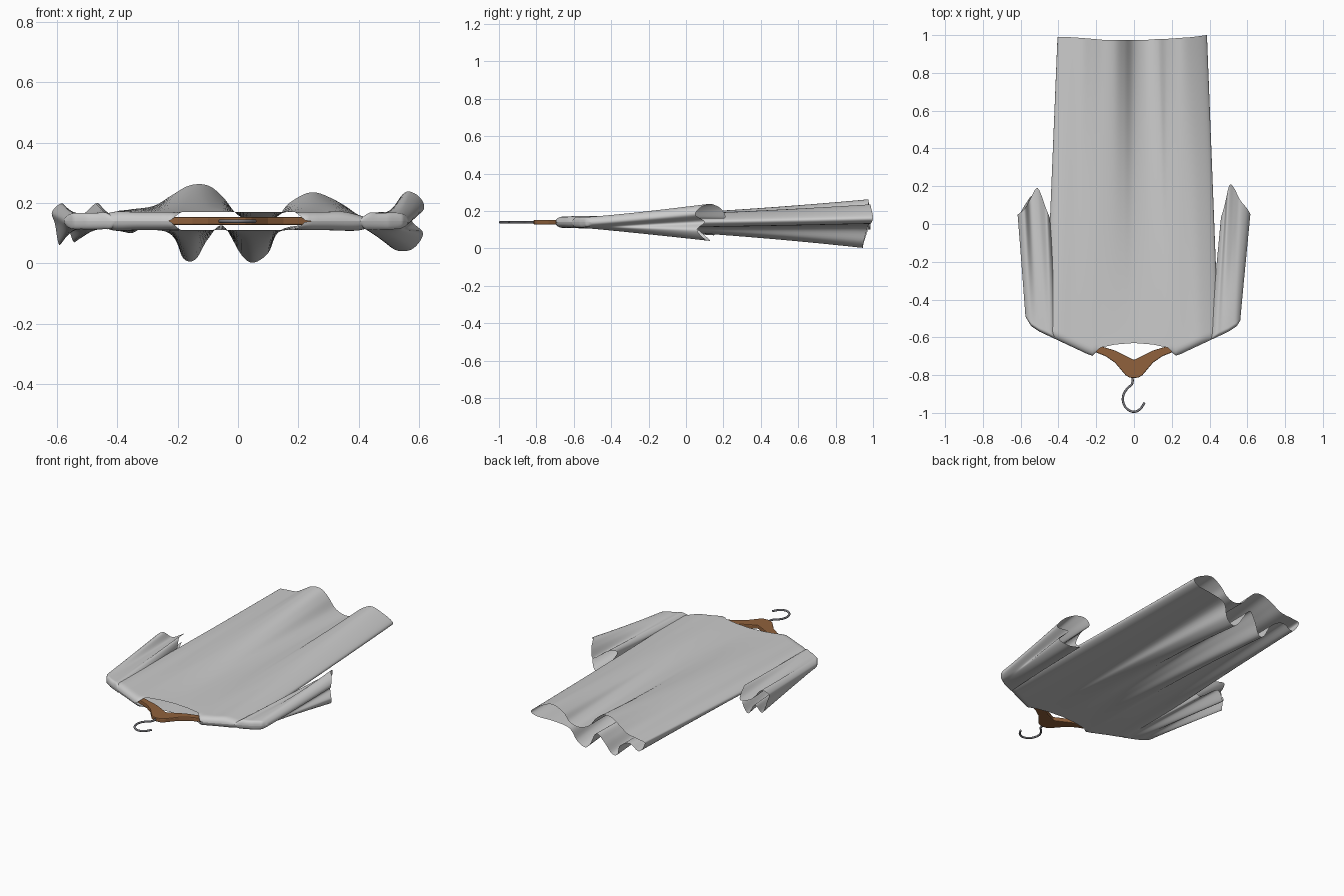
import bpy, bmesh
from math import sqrt

if "Cube" in bpy.data.objects:
    bpy.data.objects.remove(bpy.data.objects["Cube"])

MID = 0.14   # height of the garment's middle plane


def interp(table, x):
    for (a, fa), (b, fb) in zip(table, table[1:]):
        if x <= b:
            return fa + (fb - fa) * max(0, (x - a) / (b - a))
    return table[-1][1]


def shoulder_y(x):
    return interp([(0, -.63), (.1, -.638), (.18, -.655), (.22, -.698), (.25, -.687),
                   (.5, -.57), (.545, -.54), (.575, -.49)], abs(x))


def smooth_loop(pts, n=6):
    """Closed Catmull-Rom resampling."""
    out, c = [], len(pts)
    for i in range(c):
        p, q, r, s = (pts[(i + k) % c] for k in (-1, 0, 1, 2))
        for j in range(n):
            t = j / n
            out.append([.5 * (2 * b + (d - a) * t + (2 * a - 5 * b + 4 * d - e) * t * t
                              + (3 * b - a - 3 * d + e) * t ** 3)
                        for a, b, d, e in zip(p, q, r, s)])
    return out


def cloth(name, start, end, power, neck=False, rows=44):
    """Loft from the closed shoulder line (x, z) to a wavy open end (x, y, z)."""
    start, end = smooth_loop(start), smooth_loop(end)
    bm = bmesh.new()
    grid = []
    for i in range(rows + 1):
        v = (i / rows) ** 1.8
        closed = sqrt(1 - (1 - min(v / .025, 1)) ** 2)
        row = []
        for (sx, sz), (ex, ey, ez) in zip(start, end):
            r = closed
            if neck:
                r += (1 - r) * interp([(.19, 1), (.225, 0)], abs(sx))
            z = sz + (ez - sz) * v ** power
            y0 = shoulder_y(sx)
            row.append(bm.verts.new((sx + (ex - sx) * v, y0 + (ey - y0) * v,
                                     max(0, MID + (z - MID) * r))))
        grid.append(row)
    n = len(start)
    for a, b in zip(grid, grid[1:]):
        for k in range(n):
            bm.faces.new((a[k], a[(k + 1) % n], b[(k + 1) % n], b[k]))
    bmesh.ops.recalc_face_normals(bm, faces=bm.faces)
    for f in bm.faces:
        f.smooth = True
    me = bpy.data.meshes.new(name)
    bm.to_mesh(me)
    bm.free()
    ob = bpy.data.objects.new(name, me)
    bpy.context.collection.objects.link(ob)
    return ob


def colour(ob, name, rgb):
    m = bpy.data.materials.new(name)
    m.diffuse_color = (*rgb, 1)
    m.use_nodes = True
    m.node_tree.nodes["Principled BSDF"].inputs["Base Color"].default_value = m.diffuse_color
    ob.data.materials.append(m)


# shirt body: hem outline, upper layer left to right, then lower layer back
upper = [(-.405, .99, .165), (-.36, .99, .178), (-.28, .985, .19), (-.22, .98, .225),
         (-.16, .975, .258), (-.10, .975, .258), (-.05, .975, .22), (0, .975, .16),
         (.07, .975, .135), (.13, .98, .155), (.17, .98, .2), (.24, .985, .235),
         (.31, .99, .215), (.385, 1.0, .165)]
lower = [(.35, .99, .135), (.25, .98, .13), (.14, .97, .11), (.10, .95, .035),
         (.05, .945, .003), (.01, .95, .03), (-.05, .97, .125), (-.10, .96, .08),
         (-.14, .945, .014), (-.18, .945, .016), (-.215, .97, .09), (-.29, .98, .13),
         (-.36, .985, .1)]
seam = [(p[0] * 1.16, MID + (0 if k in (0, 13) else .03)) for k, p in enumerate(upper)]
seam += [(p[0] * 1.16, MID - .03) for p in lower]
cloth("shirt_body", seam, upper + lower, 1.6, neck=True)

# sleeves: cuff outlines running inner edge, top, outer edge, underside
left_cuff = [(-.445, .03, .16), (-.465, .08, .2), (-.51, .19, .165), (-.55, .13, .155),
             (-.58, .08, .198), (-.615, .05, .17), (-.605, .05, .13), (-.59, .08, .06),
             (-.565, .12, .12), (-.54, .15, .07), (-.50, .15, .13), (-.46, .05, .12)]
right_cuff = [(.46, .03, .14), (.48, .1, .17), (.505, .205, .16), (.53, .19, .21),
              (.56, .13, .238), (.6, .08, .22), (.615, .05, .18), (.575, .1, .142),
              (.612, .06, .1), (.58, .1, .05), (.53, .13, .042), (.49, .1, .07)]
ring = [(0, 0), (.2, 1), (.4, 1), (.65, 1), (.87, .9), (1, .35),
        (1, -.35), (.87, -.9), (.65, -1), (.45, -1), (.25, -1), (.1, -.9)]
for side, cuff, tip in (("left", left_cuff, -.572), ("right", right_cuff, .56)):
    inner = .40 if tip > 0 else -.40
    arm = [(inner + (tip - inner) * u, MID + .027 * w) for u, w in ring]
    cloth(side + "_sleeve", arm, cuff, 1.1)

# wooden hanger: mirrored outline, extruded and bevelled
half = [(.025, -.813), (.045, -.8), (.1, -.735), (.15, -.7), (.22, -.672), (.5, -.555),
        (.53, -.53), (.5, -.52), (.2, -.64), (.1, -.67)]
outline = [(0, -.815)] + half + [(0, -.72)] + [(-x, y) for x, y in reversed(half)]
bm = bmesh.new()
face = bm.faces.new([bm.verts.new((x, y, MID - .013)) for x, y in outline])
top = bmesh.ops.extrude_face_region(bm, geom=[face])
bmesh.ops.translate(bm, vec=(0, 0, .026),
                    verts=[g for g in top["geom"] if isinstance(g, bmesh.types.BMVert)])
bmesh.ops.recalc_face_normals(bm, faces=bm.faces)
me = bpy.data.meshes.new("hanger")
bm.to_mesh(me)
bm.free()
hanger = bpy.data.objects.new("hanger", me)
bpy.context.collection.objects.link(hanger)
bev = hanger.modifiers.new("bevel", "BEVEL")
bev.width, bev.segments = .005, 2
colour(hanger, "wood", (.28, .12, .045))

# wire hook
path = [(-.01, -.80), (-.01, -.845), (-.035, -.87), (-.057, -.91), (-.055, -.95),
        (-.035, -.98), (0, -.994), (.032, -.98), (.056, -.945)]
cu = bpy.data.curves.new("hook", "CURVE")
cu.dimensions = "3D"
cu.bevel_depth, cu.bevel_resolution, cu.use_fill_caps = .006, 3, True
sp = cu.splines.new("BEZIER")
sp.bezier_points.add(len(path) - 1)
for bp, (x, y) in zip(sp.bezier_points, path):
    bp.co = (x, y, MID)
    bp.handle_left_type = bp.handle_right_type = "AUTO"
hook = bpy.data.objects.new("hook", cu)
bpy.context.collection.objects.link(hook)
colour(hook, "metal", (.2, .2, .22))
